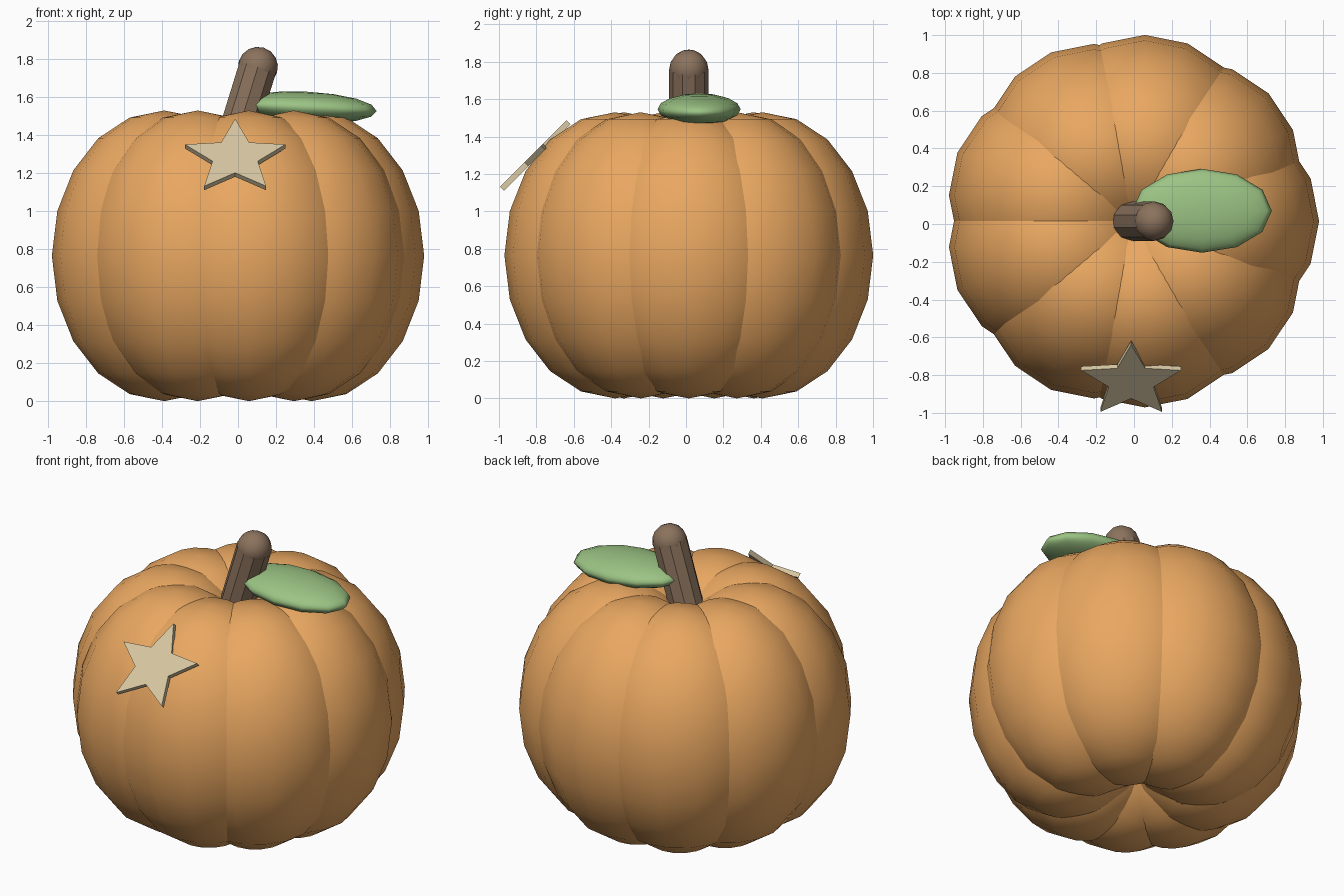
import bpy, bmesh
from math import sin, cos, pi, radians
from mathutils import Matrix, Vector

if "Cube" in bpy.data.objects:
    bpy.data.objects.remove(bpy.data.objects["Cube"])


def material(name, rgb):
    m = bpy.data.materials.new(name)
    m.diffuse_color = (*rgb, 1)
    m.use_nodes = True
    m.node_tree.nodes["Principled BSDF"].inputs["Base Color"].default_value = m.diffuse_color
    return m


ORANGE = material("orange", (0.82, 0.39, 0.12))
BROWN = material("brown", (0.26, 0.17, 0.11))
GREEN = material("green", (0.33, 0.55, 0.23))
CREAM = material("cream", (0.68, 0.57, 0.36))


def ellipsoid(name, loc, scale, segments, rings, mat, tilt=0):
    bpy.ops.mesh.primitive_uv_sphere_add(segments=segments, ring_count=rings, radius=1,
                                         location=loc, rotation=(0, tilt, 0))
    ob = bpy.context.object
    ob.name = name
    ob.scale = scale
    ob.data.materials.append(mat)
    bpy.ops.object.shade_smooth()
    return ob


# Pumpkin body: nine overlapping lobes around the axis
CX, CY = -0.012, 0.015
for i in range(9):
    a = radians(40 * i)
    ellipsoid(f"pumpkin_lobe_{i + 1}", (CX + 0.4 * cos(a), CY + 0.4 * sin(a), 0.765),
              (0.592, 0.592, 0.765), 16, 10, ORANGE)

# Leaning stem with a rounded tip
tip = Vector((0.105, 0.015, 1.76))
lean = 0.3
axis = Vector((sin(lean), 0, cos(lean)))
length = 0.52
bpy.ops.mesh.primitive_cylinder_add(vertices=10, radius=0.105, depth=length,
                                    location=tip - axis * length / 2, rotation=(0, lean, 0))
stem = bpy.context.object
stem.name = "stem"
stem.data.materials.append(BROWN)
ellipsoid("stem_tip", tip, (0.105, 0.105, 0.105), 12, 8, BROWN, lean)

# Leaf
ellipsoid("leaf", (0.36, 0.07, 1.546), (0.37, 0.222, 0.083), 12, 8, GREEN, 0.05)

# Star badge: extruded outline leaning back 45 degrees on the front
R, r, t = 0.278, 0.125, 0.03
bm = bmesh.new()
outline = []
for k in range(10):
    a = pi / 2 + k * pi / 5
    rad = r if k % 2 else R
    outline.append(bm.verts.new((rad * cos(a), rad * sin(a), -t / 2)))
face = bm.faces.new(outline)
ext = bmesh.ops.extrude_face_region(bm, geom=[face])
bmesh.ops.translate(bm, vec=(0, 0, t),
                    verts=[v for v in ext["geom"] if isinstance(v, bmesh.types.BMVert)])
bmesh.ops.recalc_face_normals(bm, faces=bm.faces[:])
me = bpy.data.meshes.new("star")
bm.to_mesh(me)
bm.free()
me.materials.append(CREAM)
star = bpy.data.objects.new("star", me)
bpy.context.collection.objects.link(star)
star.matrix_world = Matrix.Translation((-0.015, -0.825, 1.28)) @ Matrix.Rotation(radians(45), 4, 'X')
